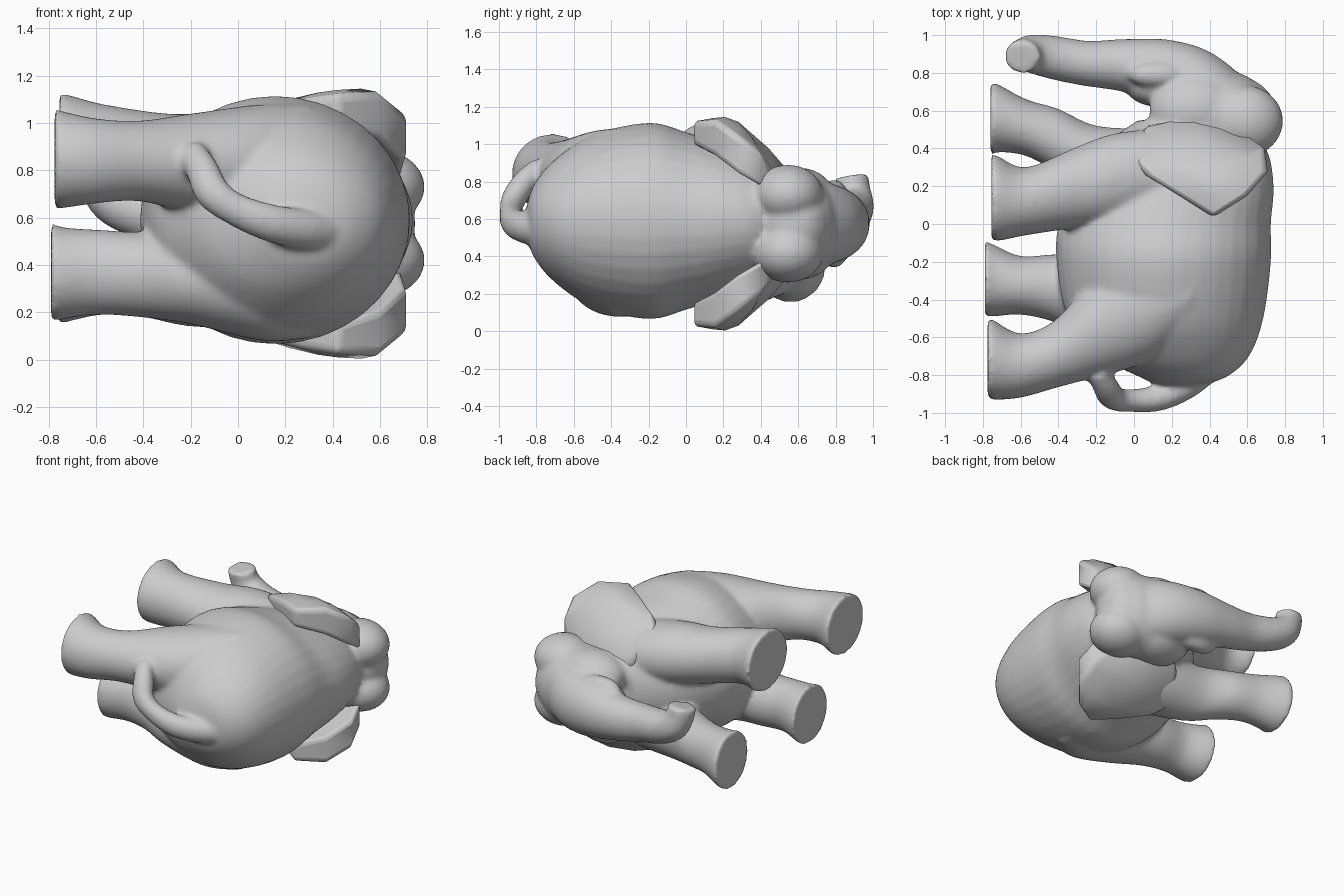
import bpy, bmesh, math
from mathutils import Vector, Matrix

if "Cube" in bpy.data.objects:
    bpy.data.objects.remove(bpy.data.objects["Cube"])

MID = 0.575  # the animal lies on its side: left/right symmetry plane is z = MID


def finish(bm, name):
    bmesh.ops.recalc_face_normals(bm, faces=bm.faces)
    me = bpy.data.meshes.new(name)
    bm.to_mesh(me)
    bm.free()
    ob = bpy.data.objects.new(name, me)
    bpy.context.collection.objects.link(ob)
    return ob


def refine(rows, steps=4):
    """Catmull-Rom interpolation of cross-section rows."""
    out = []
    for i in range(len(rows) - 1):
        p0, p1, p2, p3 = rows[max(i - 1, 0)], rows[i], rows[i + 1], rows[min(i + 2, len(rows) - 1)]
        for s in range(steps):
            t = s / steps
            out.append([.5 * (2 * b + (c - a) * t + (2 * a - 5 * b + 4 * c - d) * t * t
                              + (3 * b - a - 3 * c + d) * t ** 3)
                        for a, b, c, d in zip(p0, p1, p2, p3)])
    return out + [list(rows[-1])]


def skin(bm, rings):
    n = len(rings[0])
    for a, b in zip(rings, rings[1:]):
        for k in range(n):
            bm.faces.new((a[k], a[(k + 1) % n], b[(k + 1) % n], b[k]))
    bm.faces.new(rings[0])
    bm.faces.new(rings[-1][::-1])


def ring(bm, c, u, v, n=36):
    return [bm.verts.new(c + u * math.cos(2 * math.pi * k / n) + v * math.sin(2 * math.pi * k / n))
            for k in range(n)]


def tube(bm, sections, ref):
    """Bent tube; each section is (x, y, z, radius along ref, radius across)."""
    rows = refine(sections)
    pts = [Vector(r[:3]) for r in rows]
    rings = []
    for i, r in enumerate(rows):
        t = (pts[min(i + 1, len(pts) - 1)] - pts[max(i - 1, 0)]).normalized()
        u = (ref - t * ref.dot(t)).normalized()
        rings.append(ring(bm, pts[i], u * r[3], t.cross(u) * r[4]))
    skin(bm, rings)


def leg(bm, sections):
    """Leg along x; each section is (x, ymin, ymax, zmin, zmax)."""
    skin(bm, [ring(bm, Vector((x, (a + b) / 2, (c + d) / 2)), Vector((0, (b - a) / 2, 0)),
                   Vector((0, 0, (d - c) / 2))) for x, a, b, c, d in refine(sections)])


def ball(bm, c, r):
    m = Matrix.Translation(c) @ Matrix.Diagonal((*r, 1))
    bmesh.ops.create_uvsphere(bm, u_segments=32, v_segments=20, radius=1, matrix=m)


bm = bmesh.new()

# barrel of the body: y, belly x, back x, half width
torso = [(-.85, .12, .36, .09), (-.81, .03, .49, .20), (-.7, -.18, .61, .33),
         (-.5, -.35, .685, .46), (-.2, -.41, .725, .525), (0, -.40, .725, .475),
         (.2, -.32, .74, .41), (.4, -.18, .70, .34), (.55, .02, .55, .26)]
skin(bm, [ring(bm, Vector(((a + b) / 2, y, MID + .015)), Vector((0, 0, h)),
               Vector(((b - a) / 2, 0, 0))) for y, a, b, h in refine(torso)])

# hind legs (upper side, lower side)
leg(bm, [(-.775, -.92, -.5, .64, 1.06), (-.74, -.93, -.51, .64, 1.05), (-.6, -.92, -.58, .66, 1.02),
         (-.42, -.87, -.51, .67, 1.01), (-.2, -.81, -.28, .62, 1.04), (.1, -.72, -.1, .58, 1.08),
         (.3, -.55, -.15, .65, 1.08)])
leg(bm, [(-.79, -.49, -.09, .16, .58), (-.74, -.49, -.11, .17, .56), (-.6, -.48, -.17, .19, .55),
         (-.42, -.52, -.16, .18, .54), (-.2, -.62, -.16, .15, .54), (.1, -.64, -.1, .08, .55),
         (.3, -.52, -.15, .09, .5)])
# front legs (upper side, lower side)
leg(bm, [(-.755, -.08, .37, .7, 1.12), (-.72, -.09, .36, .7, 1.12), (-.57, -.06, .3, .7, 1.08),
         (-.3, -.02, .41, .66, 1.04), (-.1, 0, .48, .62, 1.04), (.15, .03, .5, .6, 1.0),
         (.3, .1, .45, .65, .93)])
leg(bm, [(-.76, .36, .75, .15, .56), (-.72, .38, .74, .16, .55), (-.57, .36, .66, .19, .53),
         (-.4, .27, .61, .18, .52), (-.2, .16, .52, .14, .53), (.1, .05, .5, .14, .54),
         (.3, .1, .45, .2, .5)])

# head: skull, brow, jaw, forehead domes, tusk sockets, cheeks
ball(bm, (.43, .57, MID), (.32, .25, .29))
ball(bm, (.50, .60, MID), (.25, .19, .24))
ball(bm, (.13, .72, MID), (.17, .10, .18))
for s in (-1, 1):
    ball(bm, (.585, .545, MID + s * .155), (.205, .19, .16))
    ball(bm, (.12, .79, MID + s * .16), (.15, .07, .075))
    ball(bm, (.32, .60, MID + s * .15), (.24, .19, .15))

# trunk with upturned tip
tube(bm, [(.5, .62, MID, .17, .24), (.32, .74, MID, .19, .22), (.15, .81, MID, .17, .19),
          (-.05, .84, .58, .14, .155), (-.25, .85, .6, .12, .13), (-.42, .88, .63, .115, .115),
          (-.53, .9, .68, .105, .105), (-.58, .895, .76, .09, .095), (-.59, .885, .83, .09, .095)],
     Vector((0, 1, 0)))

# tail curling onto the hind leg
tube(bm, [(.4, -.76, .54, .07, .08), (.28, -.85, .55, .075, .085), (.13, -.92, .58, .07, .08),
          (-.02, -.935, .64, .06, .07), (-.11, -.92, .71, .065, .075), (-.15, -.86, .8, .065, .07),
          (-.2, -.78, .88, .05, .06)], Vector((0, 1, .2)).normalized())

body = finish(bm, "elephant_body")
remesh = body.modifiers.new("blend", "REMESH")
remesh.mode = "VOXEL"
remesh.voxel_size = .016
remesh.use_smooth_shade = True
smooth = body.modifiers.new("soften", "SMOOTH")
smooth.factor = .5
smooth.iterations = 9

# ears: thick bulging flaps resting on the body, listed for the upper side and mirrored
# each rim point: x, y, outer z, thickness
rim = [(.06, .52, .86, .1), (-.01, .34, 1.0, .08), (.06, .26, 1.05, .1), (.27, .13, 1.1, .12),
       (.42, .035, 1.12, .12), (.6, .15, 1.13, .19), (.71, .28, 1.04, .2), (.69, .4, .95, .18),
       (.58, .48, .84, .12), (.3, .57, .83, .1)]
centre = Vector((.42, .28, 1.12))
for name, s in (("ear_upper", 1), ("ear_lower", -1)):
    bm = bmesh.new()
    put = lambda x, y, z: bm.verts.new((x, y, MID + s * (z - MID)))
    outer = [put(x, y, z) for x, y, z, t in rim]
    under = [put(x, y, z - t) for x, y, z, t in rim]
    # bulged ring between rim and centre
    inner = [put(*(centre.lerp(Vector(p[:3]), .55) + Vector((0, 0, .02)))) for p in rim]
    hub, base = put(*centre), put(centre.x, centre.y, .93)
    for k in range(len(rim)):
        j = (k + 1) % len(rim)
        bm.faces.new((outer[k], outer[j], inner[j], inner[k]))
        bm.faces.new((inner[k], inner[j], hub))
        bm.faces.new((under[k], under[j], outer[j], outer[k]))
        bm.faces.new((under[j], under[k], base))
    ear = finish(bm, name)
    bev = ear.modifiers.new("soft_edge", "BEVEL")
    bev.width = .03
    bev.segments = 3
    bev.limit_method = "ANGLE"
    bev.angle_limit = math.radians(50)
    bpy.context.view_layer.objects.active = ear
    bpy.ops.object.select_all(action="DESELECT")
    ear.select_set(True)
    bpy.ops.object.shade_smooth_by_angle(angle=math.radians(50))
